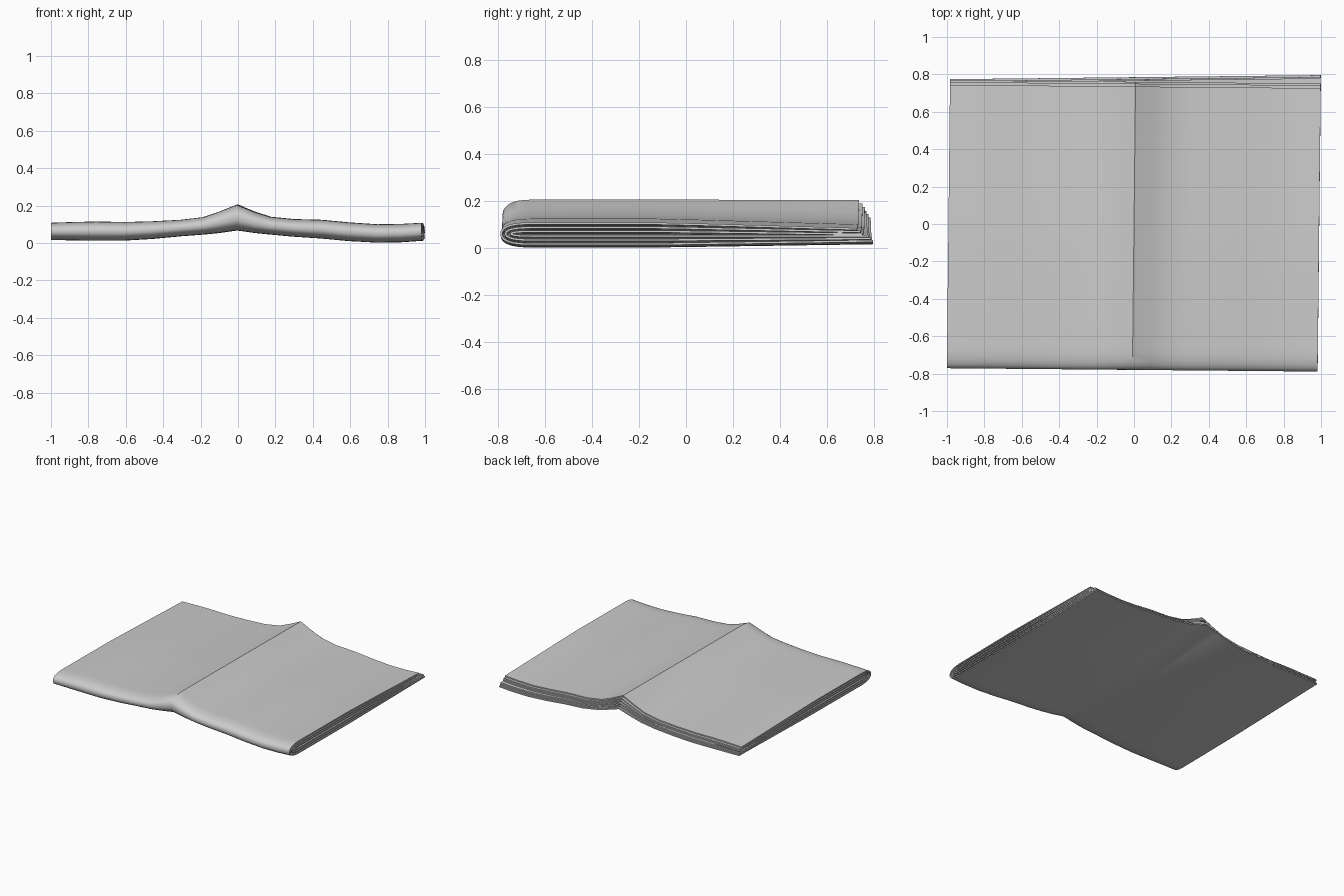
import bpy, math

cube = bpy.data.objects.get("Cube")
if cube:
    bpy.data.objects.remove(cube)

paper = bpy.data.materials.new("grey paper")
paper.use_nodes = True
paper.diffuse_color = (0.6, 0.6, 0.6, 1)
paper.node_tree.nodes["Principled BSDF"].inputs["Base Color"].default_value = paper.diffuse_color

# Cross-section along the width: x, underside height, top height
STATIONS = [(-0.992, .016, .108), (-0.88, .014, .112), (-0.75, .012, .115), (-0.6, .013, .112),
            (-0.45, .022, .116), (-0.3, .036, .124), (-0.18, .045, .138), (-0.1, .053, .165),
            (0, .067, .205), (0.1, .053, .165), (0.18, .045, .14), (0.3, .034, .128),
            (0.45, .024, .124), (0.6, .010, .11), (0.75, .002, .1), (0.88, .004, .102),
            (0.99, .012, .108)]
FOLD_START = -0.65


def fold_profile(level, nose, top_end, bottom_end):
    """Sideways U from the upper back edge, round the front fold, to the lower back edge."""
    steps, flats = 18, 8
    points = []
    for i in range(flats):
        points.append((top_end + (FOLD_START - top_end) * i / flats, level))
    for i in range(steps + 1):
        a = math.pi / 2 - math.pi * i / steps
        c, s = max(math.cos(a), 0), math.sin(a)
        points.append((FOLD_START - nose * c ** 0.75,
                       level * math.copysign(abs(s) ** 0.85, s)))
    for i in range(1, flats + 1):
        points.append((FOLD_START + (bottom_end - FOLD_START) * i / flats, -level))
    return points


def place(x, low, high, y, s, lower_leaf):
    """Drape a profile point over the ridge, thinning towards the open back edge."""
    t = max(0, (y + 0.1) / 0.9)
    ridge = max(0, 1 - abs(x) / 0.25)
    mid = (low + high) / 2 + t * (0.026 * ridge - 0.006 * (1 - ridge))
    half = (high - low) / 2 * (1 - 0.4 * t)
    skew = 0.011 if lower_leaf and y > 0 else -0.009
    blend = min(1, abs(y) / 0.7)
    return (x + 0.011 * y, y + skew * x * blend, mid + s * half)


def folded_sheet(name, level, nose, top_end, bottom_end):
    profile = fold_profile(level, nose, top_end, bottom_end)
    n = len(profile)
    verts = [place(*station, y, s, i > n / 2)
             for station in STATIONS for i, (y, s) in enumerate(profile)]
    faces = [(c * n + i, c * n + i + 1, (c + 1) * n + i + 1, (c + 1) * n + i)
             for c in range(len(STATIONS) - 1) for i in range(n - 1)]
    mesh = bpy.data.meshes.new(name)
    mesh.from_pydata(verts, [], faces)
    mesh.materials.append(paper)
    obj = bpy.data.objects.new(name, mesh)
    bpy.context.collection.objects.link(obj)
    # Thickness grows inward from the outer face
    solid = obj.modifiers.new("thickness", "SOLIDIFY")
    solid.thickness = 0.009
    solid.offset = -1
    bpy.ops.object.select_all(action="DESELECT")
    obj.select_set(True)
    bpy.context.view_layer.objects.active = obj
    bpy.ops.object.modifier_apply(modifier="thickness")
    bpy.ops.object.shade_smooth_by_angle(angle=math.radians(40))


# Nested sheets, each one's back edge stepping out below the one above
folded_sheet("outer_sheet", 1.0, 0.13, 0.735, 0.785)
folded_sheet("middle_sheet", 0.64, 0.112, 0.75, 0.775)
folded_sheet("inner_sheet", 0.3, 0.09, 0.76, 0.768)
